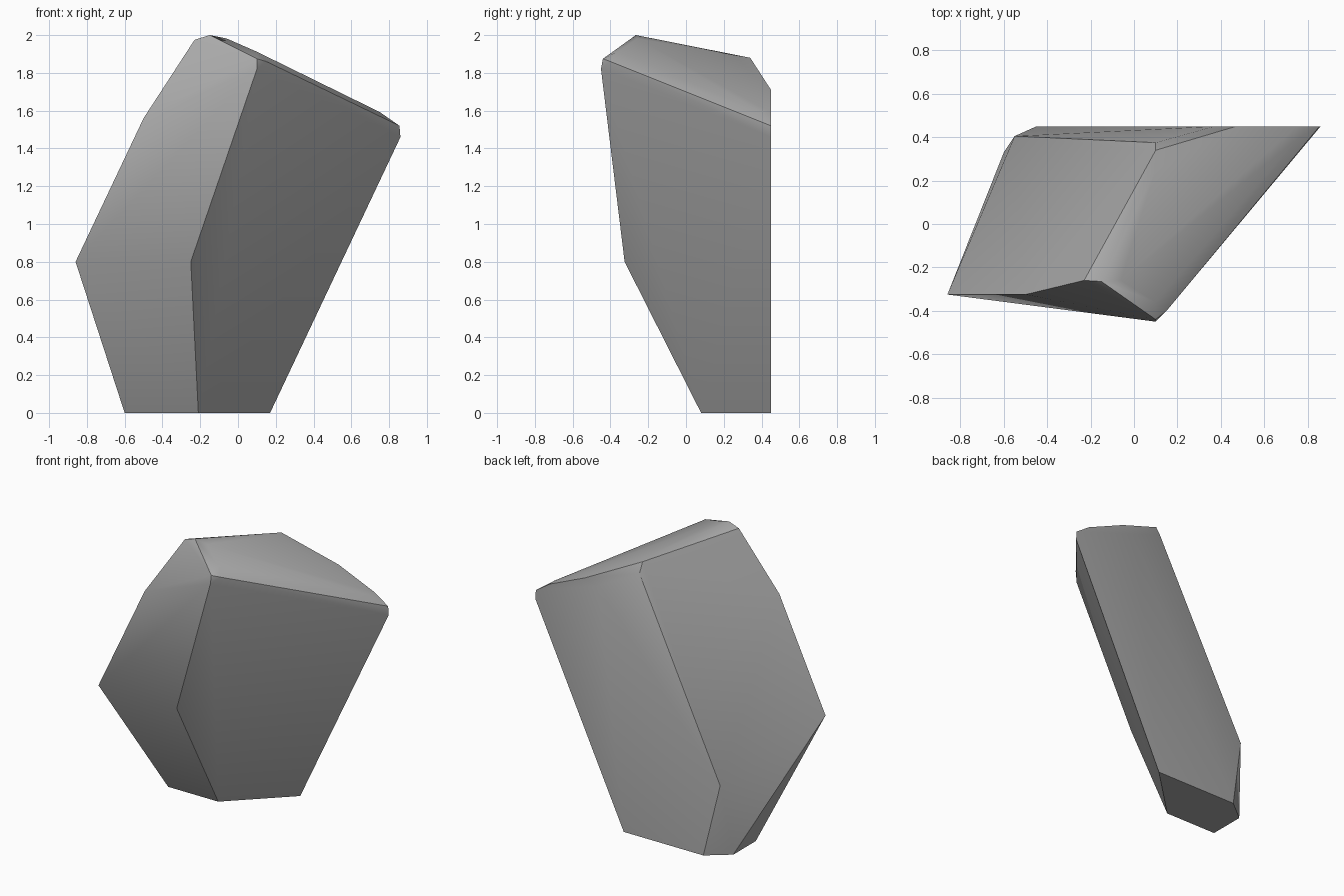
import bpy, bmesh, math

if "Cube" in bpy.data.objects:
    bpy.data.objects.remove(bpy.data.objects["Cube"])

# Stone colour
stone = bpy.data.materials.new("stone grey")
stone.diffuse_color = (0.40, 0.40, 0.40, 1)
stone.use_nodes = True
stone.node_tree.nodes["Principled BSDF"].inputs["Base Color"].default_value = stone.diffuse_color

# Corners of the boulder, grouped by region
base = [(-0.60, 0.08, 0), (-0.21, 0.08, 0), (0.17, 0.45, 0),
        (-0.45, 0.45, 0), (-0.60, 0.33, 0)]
waist = [(-0.86, -0.325, 0.80), (-0.25, -0.325, 0.80),
         (-0.55, 0.405, 0.50), (-0.50, -0.325, 1.56)]
front_tip = [(0.10, -0.45, 1.82), (0.10, -0.44, 1.875),
             (0.15, -0.40, 1.86), (0.10, -0.36, 1.912)]
right_tip = [(0.86, 0.45, 1.46), (0.855, 0.45, 1.52),
             (0.75, 0.45, 1.59), (0.75, 0.39, 1.593)]
ridge_front = [(-0.23, -0.26, 1.975), (-0.15, -0.265, 2.0), (-0.06, -0.26, 1.982)]
ridge_back = [(0.10, 0.375, 1.81), (0.10, 0.34, 1.88), (0.10, 0.25, 1.895)]
back_rim = [(0.37, 0.45, 1.68), (0.47, 0.45, 1.71)]

# Boulder: the convex skin around the corners
bm = bmesh.new()
for p in base + waist + front_tip + right_tip + ridge_front + ridge_back + back_rim:
    bm.verts.new(p)
hull = bmesh.ops.convex_hull(bm, input=bm.verts)
loose = {v for v in hull["geom_interior"] if isinstance(v, bmesh.types.BMVert)}
bmesh.ops.delete(bm, geom=list(loose), context='VERTS')
# Merge nearly flat triangles into clean facets
bmesh.ops.dissolve_limit(bm, angle_limit=math.radians(2),
                         verts=bm.verts, edges=bm.edges)
bmesh.ops.recalc_face_normals(bm, faces=bm.faces)

mesh = bpy.data.meshes.new("boulder")
bm.to_mesh(mesh)
bm.free()
mesh.materials.append(stone)
boulder = bpy.data.objects.new("boulder", mesh)
bpy.context.collection.objects.link(boulder)

# Soft shading across the worn edges, crisp on the main breaks
bpy.context.view_layer.objects.active = boulder
boulder.select_set(True)
bpy.ops.object.shade_smooth_by_angle(angle=math.radians(30))
